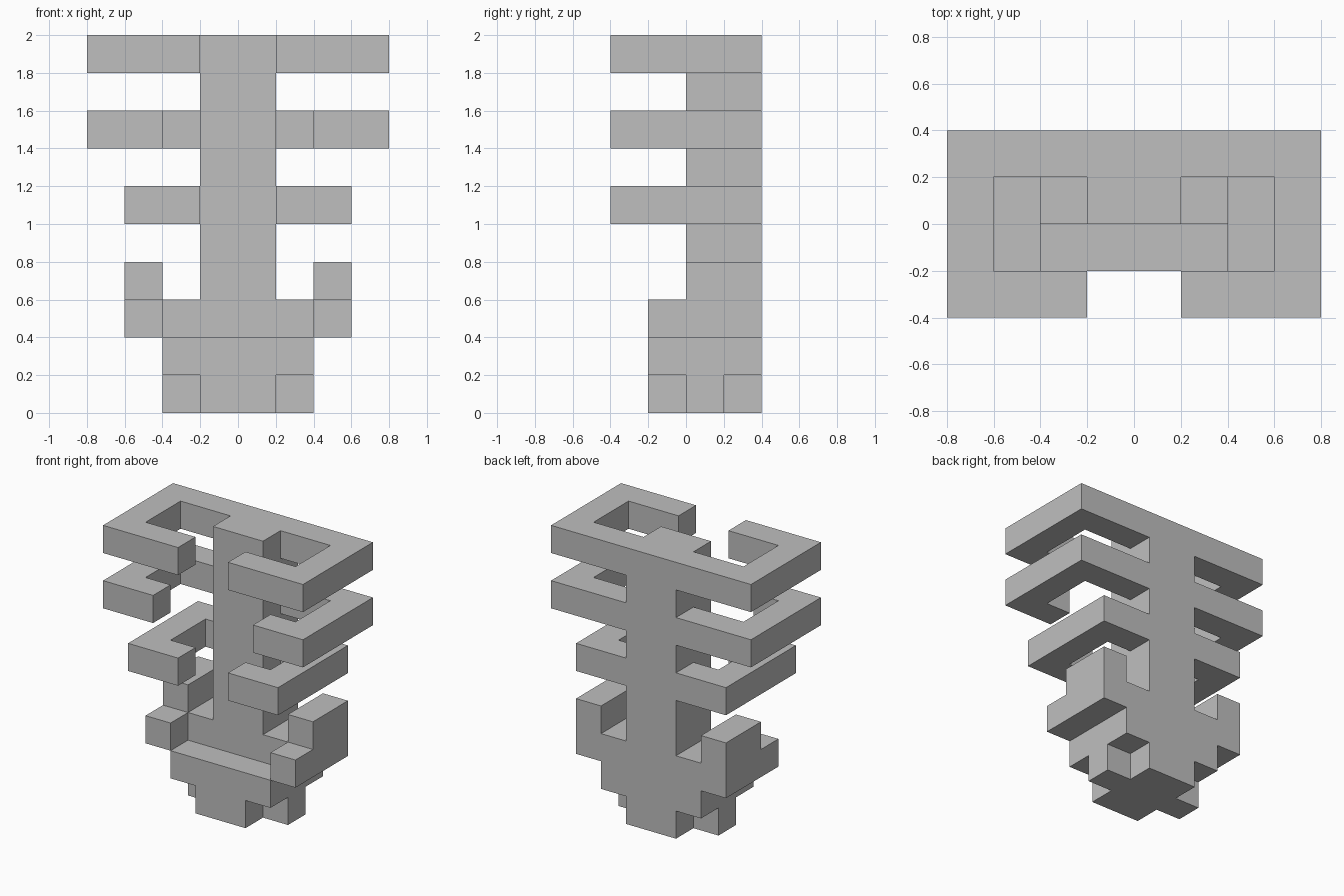
import bpy
import bmesh
from mathutils import Vector

cube = bpy.data.objects.get("Cube")
if cube:
    bpy.data.objects.remove(cube, do_unlink=True)

U = 0.2  # grid unit: all sizes below are counted in these blocks

grey = bpy.data.materials.new("light grey")
grey.diffuse_color = (0.52, 0.52, 0.52, 1)
grey.use_nodes = True
grey.node_tree.nodes["Principled BSDF"].inputs["Base Color"].default_value = (0.52, 0.52, 0.52, 1)


def prism(name, outline, lo, hi, axis="z", mirror=False):
    """Extrude an outline from lo to hi: (x, y) along z, or (y, z) along x."""
    bm = bmesh.new()
    place = (lambda a, b: (a, b, lo)) if axis == "z" else (lambda a, b: (lo, a, b))
    face = bm.faces.new([bm.verts.new(Vector(place(a, b)) * U) for a, b in outline])
    new = bmesh.ops.extrude_face_region(bm, geom=[face])["geom"]
    step = Vector((0, 0, 1) if axis == "z" else (1, 0, 0)) * (hi - lo) * U
    bmesh.ops.translate(bm, vec=step, verts=[v for v in new if isinstance(v, bmesh.types.BMVert)])
    bmesh.ops.recalc_face_normals(bm, faces=bm.faces)
    mesh = bpy.data.meshes.new(name)
    bm.to_mesh(mesh)
    bm.free()
    mesh.materials.append(grey)
    obj = bpy.data.objects.new(name, mesh)
    bpy.context.collection.objects.link(obj)
    if mirror:
        mod = obj.modifiers.new("Mirror", "MIRROR")
        mod.use_mirror_merge = False
    return obj


def rect(x0, x1, y0, y1):
    return [(x0, y0), (x1, y0), (x1, y1), (x0, y1)]


# Spine column
prism("spine", rect(-1, 1, 0, 2), 3, 10)

# Hooked rib pairs: bottom height, outer reach, inner end of the front bar
for name, z, outer, tip in (("upper_ribs", 9, 4, 1), ("middle_ribs", 7, 4, 2), ("lower_ribs", 5, 3, 1)):
    hook = [(1, 2), (outer, 2), (outer, -2), (tip, -2), (tip, -1),
            (outer - 1, -1), (outer - 1, 1), (1, 1)]
    prism(name, hook, z, z + 1, mirror=True)

# Pelvis: central plate, stepped side wings and the wider base block
prism("pelvis_plate", rect(-2, 2, 0, 2), 2, 3)
prism("pelvis_wings", [(-1, 2), (2, 2), (2, 4), (0, 4), (0, 3), (-1, 3)], 2, 3, axis="x", mirror=True)
prism("pelvis_base", rect(-2, 2, -1, 2), 1, 2)

# Cross-shaped foot
cross = [(-1, -1), (1, -1), (1, 0), (2, 0), (2, 1), (1, 1),
         (1, 2), (-1, 2), (-1, 1), (-2, 1), (-2, 0), (-1, 0)]
prism("foot", cross, 0, 1)
